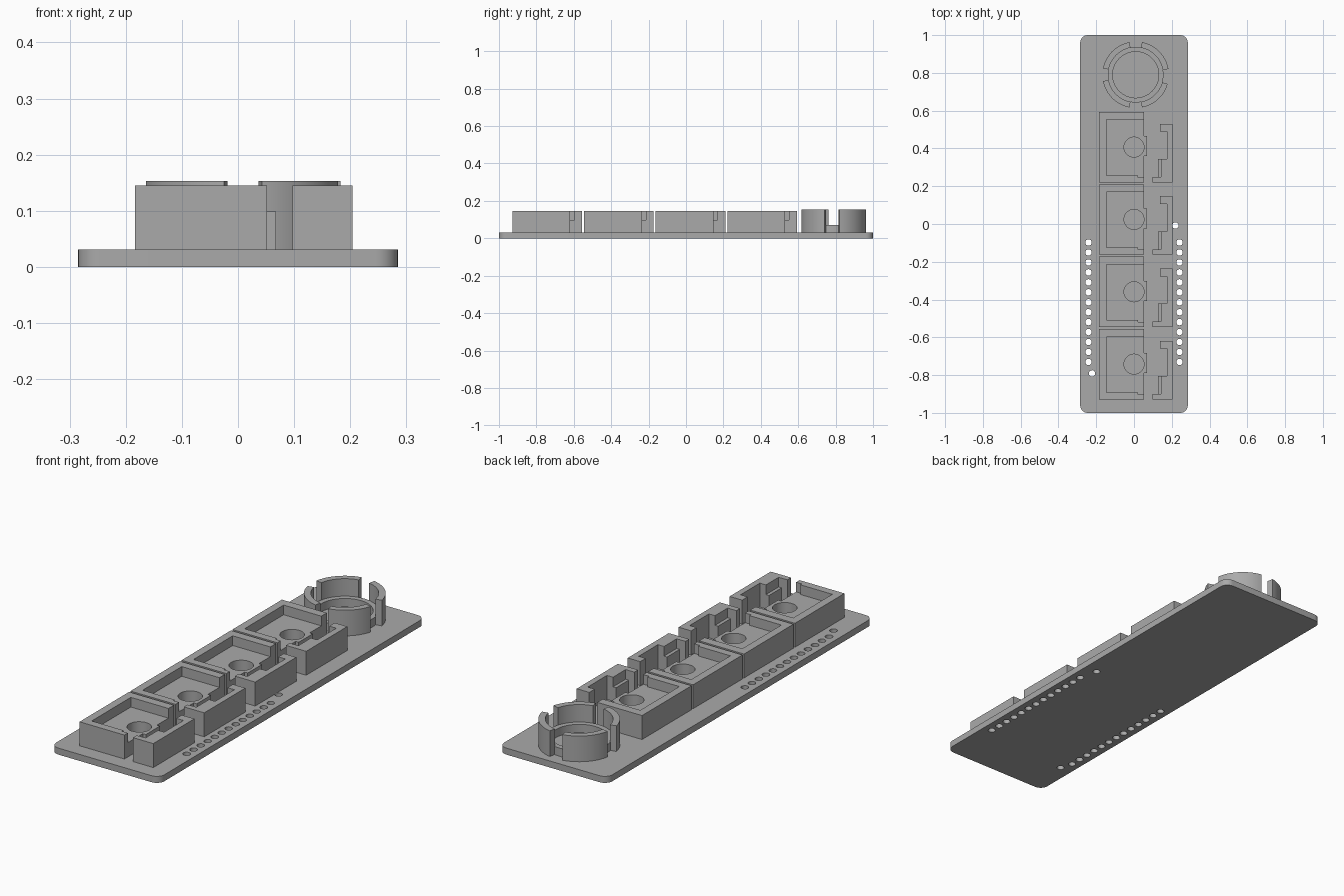
import bpy, bmesh, math
from mathutils import Vector

if "Cube" in bpy.data.objects:
    bpy.data.objects.remove(bpy.data.objects["Cube"])

grey = bpy.data.materials.new("plain grey")
grey.use_nodes = True
COLOUR = (0.4, 0.4, 0.4, 1)
grey.diffuse_color = COLOUR
grey.node_tree.nodes["Principled BSDF"].inputs["Base Color"].default_value = COLOUR

BASE_TOP, FLOOR, WALL_TOP, CLIP_TOP = 0.031, 0.099, 0.145, 0.153


def circle(cx, cy, r, n=32, a0=0, a1=360):
    """Points on an arc; a full turn leaves out the repeated end point."""
    count = n if a1 - a0 == 360 else n + 1
    angles = [math.radians(a0 + (a1 - a0) * i / n) for i in range(count)]
    return [(cx + r * math.cos(a), cy + r * math.sin(a)) for a in angles]


def rect(x0, y0, x1, y1):
    return [(x0, y0), (x1, y0), (x1, y1), (x0, y1)]


def prism(name, loops, z0, z1):
    """Extrude an outline, with optional hole loops, from z0 up to z1."""
    bm = bmesh.new()
    edges = []
    for loop in loops:
        vs = [bm.verts.new((x, y, z0)) for x, y in loop]
        edges += [bm.edges.new((vs[i - 1], vs[i])) for i in range(len(vs))]
    if len(loops) == 1:
        bm.faces.new(vs)
    else:
        bmesh.ops.triangle_fill(bm, edges=edges, use_beauty=True, normal=(0, 0, 1))
    out = bmesh.ops.extrude_face_region(bm, geom=bm.faces[:], use_keep_orig=True)
    top = [v for v in out["geom"] if isinstance(v, bmesh.types.BMVert)]
    bmesh.ops.translate(bm, verts=top, vec=Vector((0, 0, z1 - z0)))
    bmesh.ops.recalc_face_normals(bm, faces=bm.faces[:])
    mesh = bpy.data.meshes.new(name)
    bm.to_mesh(mesh)
    bm.free()
    mesh.materials.append(grey)
    ob = bpy.data.objects.new(name, mesh)
    bpy.context.collection.objects.link(ob)
    return ob


def select(ob):
    bpy.ops.object.select_all(action='DESELECT')
    ob.select_set(True)
    bpy.context.view_layer.objects.active = ob


def smooth(ob):
    select(ob)
    bpy.ops.object.shade_smooth_by_angle(angle=math.radians(35))


def cut(ob, cutter):
    cutter.hide_render = True
    mod = ob.modifiers.new("cut", 'BOOLEAN')
    mod.operation, mod.solver, mod.object = 'DIFFERENCE', 'EXACT', cutter
    select(ob)
    bpy.ops.object.modifier_apply(modifier=mod.name)
    bpy.data.objects.remove(cutter)


# Base plate with rounded corners and two rows of pin holes
X, Y, R = 0.285, 1.0, 0.04
outline = []
for i, (sx, sy) in enumerate([(1, 1), (-1, 1), (-1, -1), (1, -1)]):
    outline += circle(sx * (X - R), sy * (Y - R), R, 8, 90 * i, 90 * i + 90)
centres = [(s * 0.241, -0.098 - 0.0527 * i) for s in (-1, 1) for i in range(13)]
centres += [(-0.222, -0.791), (0.219, -0.008)]
holes = [circle(x, y, 0.017, 16) for x, y in centres]
smooth(prism("base_plate", [outline] + holes, 0, BASE_TOP))

# Socket body, drawn about the centre of its round hole
body = prism("socket_body", [rect(-0.184, -0.186, 0.052, 0.186)], BASE_TOP, WALL_TOP)
cut(body, prism("pocket_cutter", [[(-0.146, -0.149), (0.022, -0.149), (0.022, -0.160),
    (0.08, -0.160), (0.08, 0.145), (-0.146, 0.145)]], FLOOR, 0.2))
lip = prism("socket_lip", [rect(0.052, -0.048, 0.068, 0.058)], BASE_TOP, FLOOR)
hole = circle(0, 0, 0.053)
cut(body, prism("hole_cutter", [hole], BASE_TOP + 0.001, 0.2))
cut(lip, prism("lip_cutter", [hole], BASE_TOP + 0.001, 0.2))
smooth(body)

# Hooked side wall with a low step inside
side = prism("side_wall", [[(0.204, 0.123), (0.138, 0.123), (0.138, 0.082), (0.175, 0.082),
    (0.175, -0.063), (0.143, -0.063), (0.143, -0.158), (0.097, -0.158),
    (0.097, -0.186), (0.204, -0.186)]], BASE_TOP, WALL_TOP)
step = prism("side_step", [rect(0.127, -0.158, 0.143, -0.063)], BASE_TOP, FLOOR)

# Four sockets in a row
for i in range(4):
    for part in (body, lip, side, step):
        ob = part if i == 0 else part.copy()
        if i:
            ob.name = f"{part.name.split('.')[0]}_{i + 1}"
            bpy.context.collection.objects.link(ob)
        ob.location.y = 0.407 - 0.383 * i

# Round holder: low seat ring and four curved clips
CX, CY = 0.009, 0.79
smooth(prism("seat_ring", [circle(CX, CY, 0.147, 64), circle(CX, CY, 0.122, 64)],
             BASE_TOP, 0.07))
for i, (a0, a1) in enumerate([(10, 79), (101, 169), (191, 259), (281, 344)]):
    arc = circle(CX, CY, 0.176, 16, a0, a1)
    arc += circle(CX, CY, 0.146, 16, a0, a1)[::-1]
    smooth(prism(f"holder_clip_{i + 1}", [arc], BASE_TOP, CLIP_TOP))
